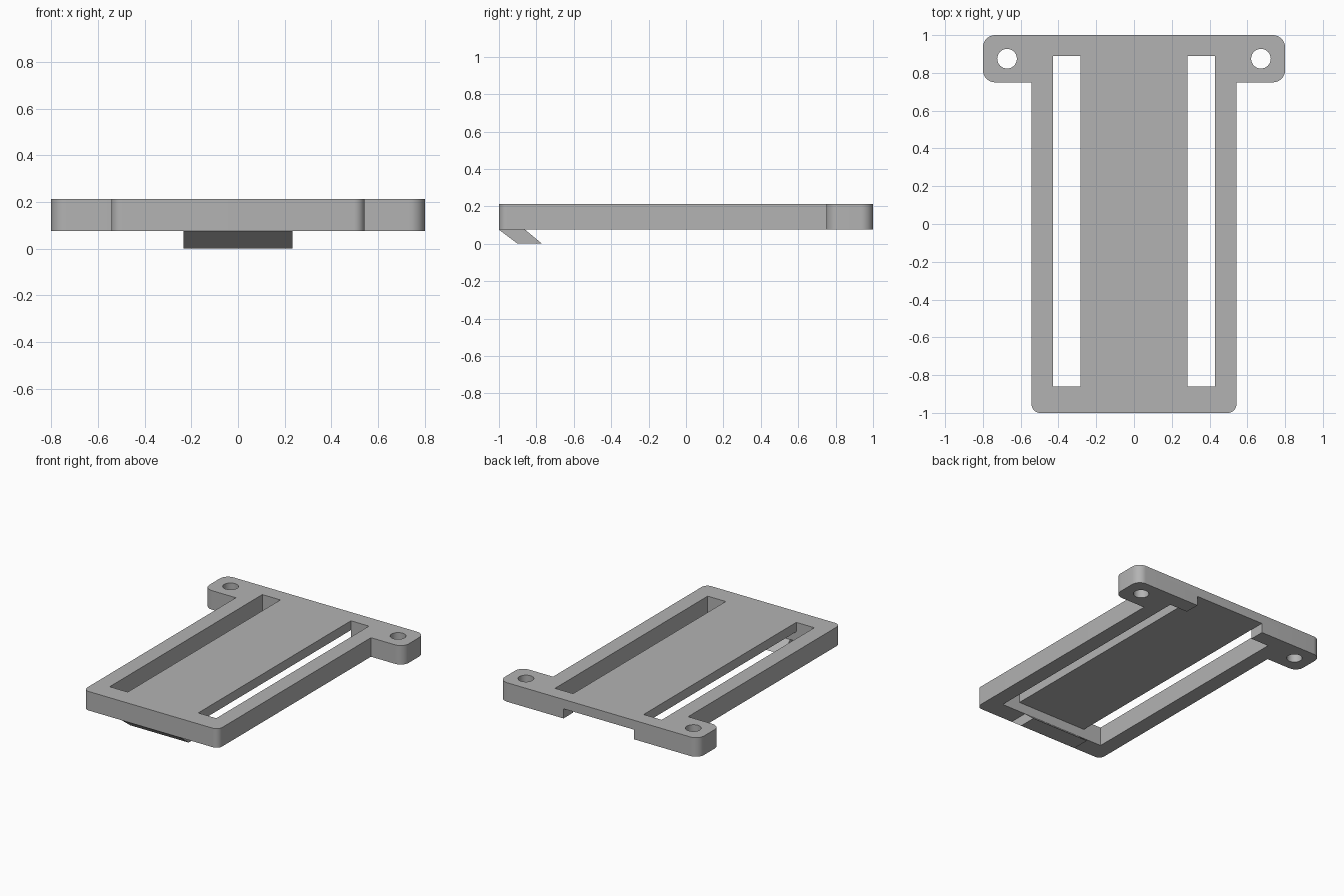
import bpy, bmesh, math
from mathutils import Matrix

cube = bpy.data.objects.get("Cube")
if cube:
    bpy.data.objects.remove(cube, do_unlink=True)

BOTTOM, TOP, ROOF = 0.075, 0.213, 0.145
SLOT_IN, SLOT_OUT = 0.283, 0.428
SLOT_FRONT, SLOT_BACK = -0.86, 0.89

grey = bpy.data.materials.new("plain grey")
grey.use_nodes = True
colour = (0.45, 0.45, 0.45, 1)
grey.diffuse_color = colour
grey.node_tree.nodes["Principled BSDF"].inputs["Base Color"].default_value = colour


def prism(name, points, depth, place=None):
    """Extrude a flat outline upwards by depth, then place it."""
    bm = bmesh.new()
    face = bm.faces.new([bm.verts.new((x, y, 0)) for x, y in points])
    result = bmesh.ops.extrude_face_region(bm, geom=[face])
    moved = [g for g in result["geom"] if isinstance(g, bmesh.types.BMVert)]
    bmesh.ops.translate(bm, verts=moved, vec=(0, 0, depth))
    bmesh.ops.recalc_face_normals(bm, faces=bm.faces[:])
    if place:
        bm.transform(place)
    mesh = bpy.data.meshes.new(name)
    bm.to_mesh(mesh)
    bm.free()
    mesh.materials.append(grey)
    obj = bpy.data.objects.new(name, mesh)
    bpy.context.collection.objects.link(obj)
    return obj


def arc(cx, cy, radius, start, end, steps=10):
    angles = [math.radians(start + (end - start) * i / steps) for i in range(steps + 1)]
    return [(cx + radius * math.cos(a), cy + radius * math.sin(a)) for a in angles]


def box_points(x0, x1, y0, y1):
    return [(x0, y0), (x1, y0), (x1, y1), (x0, y1)]


def cut(target, name, points, z0, z1):
    cutter = prism(name, points, z1 - z0, Matrix.Translation((0, 0, z0)))
    mod = target.modifiers.new(name, "BOOLEAN")
    mod.operation = "DIFFERENCE"
    mod.solver = "EXACT"
    mod.object = cutter
    bpy.context.view_layer.objects.active = target
    bpy.ops.object.modifier_apply(modifier=mod.name)
    bpy.data.objects.remove(cutter, do_unlink=True)


# Plate outline: rounded front corners and a rounded mounting ear, mirrored
half = arc(0.497, -0.955, 0.045, -90, 0)
half += [(0.542, 0.75)]
half += arc(0.735, 0.815, 0.065, -90, 0) + arc(0.735, 0.935, 0.065, 0, 90)
outline = half + [(-x, y) for x, y in reversed(half)]
plate = prism("mounting_plate", outline, TOP - BOTTOM, Matrix.Translation((0, 0, BOTTOM)))

# Long slots and screw holes on both sides
for side in (-1, 1):
    xs = sorted((side * SLOT_IN, side * SLOT_OUT))
    cut(plate, "slot_cutter", box_points(*xs, SLOT_FRONT, SLOT_BACK), 0, 0.3)
    cut(plate, "hole_cutter", arc(side * 0.672, 0.875, 0.052, 0, 348.75, 31), 0, 0.3)

# Underside channel between the slots, open at the back
cut(plate, "channel_cutter", box_points(-SLOT_IN, SLOT_IN, SLOT_FRONT, 1.1), 0, ROOF)

# Slanted hook under the front edge; its side profile is extruded along x
profile = [(-1, BOTTOM), (-0.9, 0), (-0.77, 0), (-0.86, BOTTOM)]
along_x = Matrix(((0, 0, 1, -0.234), (1, 0, 0, 0), (0, 1, 0, 0), (0, 0, 0, 1)))
hook = prism("front_hook", profile, 0.468, along_x)

# Smooth round corners, crisp edges
bpy.ops.object.select_all(action="DESELECT")
for obj in (plate, hook):
    obj.select_set(True)
bpy.context.view_layer.objects.active = plate
bpy.ops.object.shade_smooth_by_angle(angle=math.radians(30))
